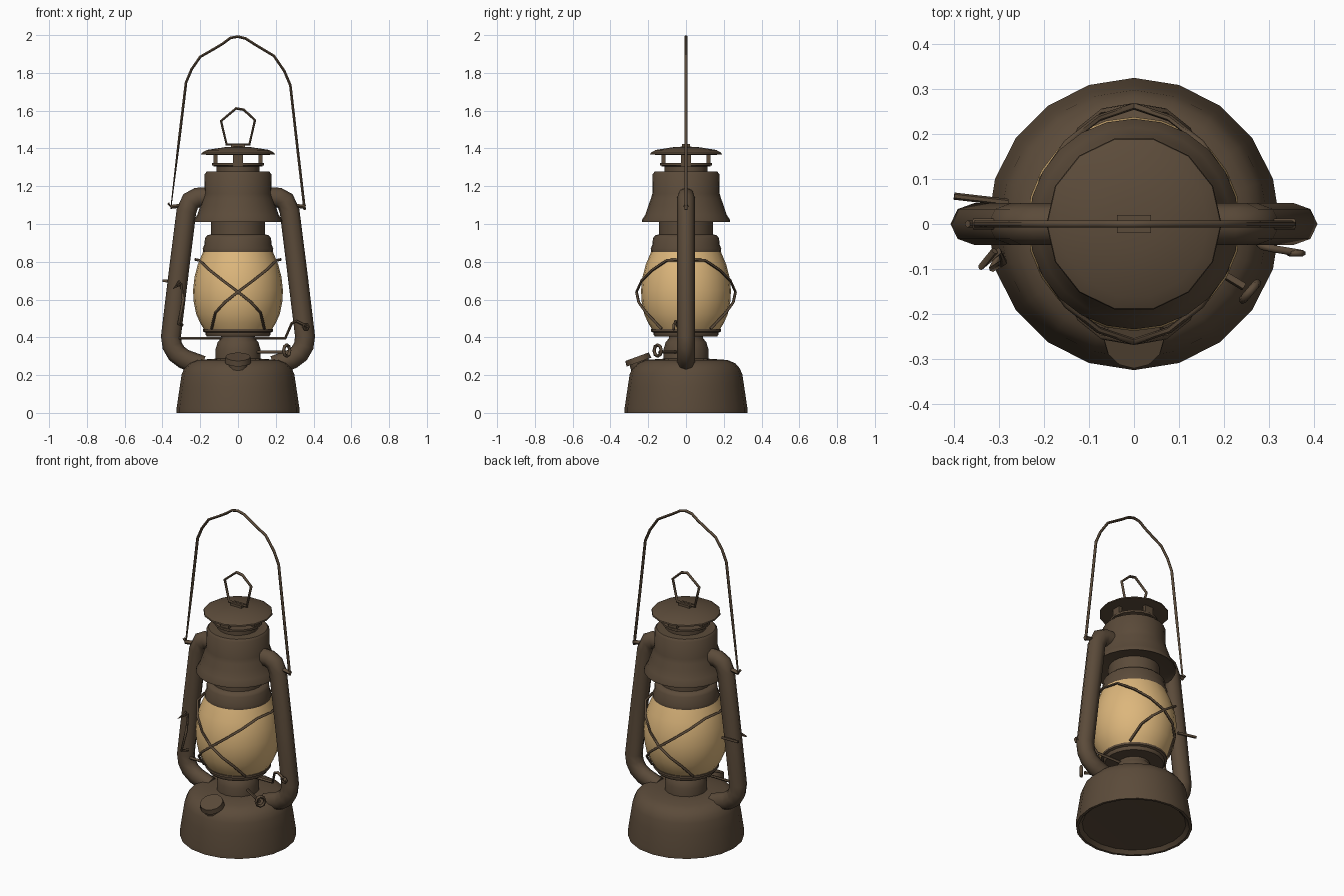
import bpy, bmesh, math
from mathutils import Vector, Matrix

if "Cube" in bpy.data.objects:
    bpy.data.objects.remove(bpy.data.objects["Cube"], do_unlink=True)


def material(name, rgb):
    mat = bpy.data.materials.new(name)
    mat.use_nodes = True
    mat.diffuse_color = (*rgb, 1)
    mat.node_tree.nodes["Principled BSDF"].inputs["Base Color"].default_value = (*rgb, 1)
    return mat


brown = material("aged_brown_metal", (0.105, 0.07, 0.042))
amber = material("amber_glass", (0.72, 0.47, 0.2))


def smooth(obj, angle=40):
    bpy.ops.object.select_all(action="DESELECT")
    obj.select_set(True)
    bpy.context.view_layer.objects.active = obj
    bpy.ops.object.shade_smooth_by_angle(angle=math.radians(angle))


def finish(name, bm, mat):
    bmesh.ops.remove_doubles(bm, verts=bm.verts, dist=0.0005)
    bmesh.ops.recalc_face_normals(bm, faces=bm.faces)
    mesh = bpy.data.meshes.new(name)
    bm.to_mesh(mesh)
    bm.free()
    mesh.materials.append(mat)
    obj = bpy.data.objects.new(name, mesh)
    bpy.context.collection.objects.link(obj)
    smooth(obj)
    return obj


def lathe(name, profile, sides=24, mat=brown):
    """Revolve (radius, height) points around the z axis."""
    bm = bmesh.new()
    verts = [bm.verts.new((r, 0, z)) for r, z in profile]
    edges = [bm.edges.new(pair) for pair in zip(verts, verts[1:])]
    bmesh.ops.spin(bm, geom=verts + edges, cent=(0, 0, 0), axis=(0, 0, 1),
                   angle=math.tau, steps=sides)
    return finish(name, bm, mat)


def wire(name, points, radius, closed=False, resolution=1, flatten=1.0):
    """Round rod swept along a list of points."""
    curve = bpy.data.curves.new(name, "CURVE")
    curve.dimensions = "3D"
    curve.bevel_depth = radius
    curve.bevel_resolution = resolution
    curve.use_fill_caps = True
    spline = curve.splines.new("POLY")
    spline.points.add(len(points) - 1)
    for point, co in zip(spline.points, points):
        point.co = (*co, 1)
    spline.use_cyclic_u = closed
    curve.materials.append(brown)
    obj = bpy.data.objects.new(name, curve)
    bpy.context.collection.objects.link(obj)
    bpy.ops.object.select_all(action="DESELECT")
    obj.select_set(True)
    bpy.context.view_layer.objects.active = obj
    bpy.ops.object.convert(target="MESH")
    obj = bpy.context.object
    for vert in obj.data.vertices:
        vert.co.y *= flatten
    smooth(obj, 60)
    return obj


# Fuel tank with a recessed underside
lathe("fuel_tank", [(0, 0.03), (0.29, 0.02), (0.31, 0), (0.325, 0), (0.325, 0.025),
                    (0.308, 0.14), (0.298, 0.205), (0.285, 0.235), (0.262, 0.262),
                    (0.22, 0.28), (0.12, 0.287), (0, 0.287)], 20)

# Burner and the gallery that holds the globe
lathe("burner", [(0, 0.27), (0.12, 0.27), (0.12, 0.335), (0.107, 0.375),
                 (0.09, 0.395), (0.09, 0.42), (0, 0.42)], 16)
lathe("globe_gallery", [(0, 0.405), (0.165, 0.405), (0.172, 0.415), (0.172, 0.425),
                        (0.185, 0.43), (0.185, 0.443), (0, 0.443)])

# Glass globe
lathe("globe", [(0, 0.44), (0.178, 0.44), (0.2, 0.475), (0.222, 0.525), (0.235, 0.59),
                (0.238, 0.65), (0.23, 0.72), (0.213, 0.785), (0.182, 0.86),
                (0, 0.86)], 24, amber)

# Chimney collar, hood and vented cap
lathe("chimney_collar", [(0, 0.852), (0.185, 0.852), (0.187, 0.87), (0.178, 0.89),
                         (0.175, 0.925), (0.162, 0.94), (0.143, 0.945),
                         (0.143, 1.03), (0, 1.03)])
lathe("hood", [(0, 1.025), (0.21, 1.02), (0.234, 1.01), (0.234, 1.02), (0.215, 1.05),
               (0.2, 1.095), (0.186, 1.135), (0.178, 1.16), (0.176, 1.265),
               (0.165, 1.278), (0, 1.28)])
lathe("vent_neck", [(0, 1.27), (0.115, 1.27), (0.115, 1.305), (0.138, 1.31),
                    (0.138, 1.322), (0, 1.322)], 16)
lathe("vent_cap", [(0, 1.37), (0.14, 1.365), (0.195, 1.368), (0.193, 1.376),
                   (0.165, 1.392), (0.06, 1.408), (0, 1.41)], 14)

# Four vent posts under the cap
bm = bmesh.new()
for i in range(4):
    place = (Matrix.Rotation(i * math.pi / 2, 4, "Z") @ Matrix.Translation((0.12, 0, 1.34))
             @ Matrix.Diagonal((0.022, 0.055, 0.07, 1)))
    bmesh.ops.create_cube(bm, size=1, matrix=place)
finish("vent_posts", bm, brown)

# Lifting ring and its lug on the cap
wire("lifting_ring", [(-0.06, 0, 1.42), (-0.09, 0, 1.545), (-0.01, 0, 1.612),
                      (0.03, 0, 1.605), (0.09, 0, 1.55), (0.06, 0, 1.42)], 0.008, True)
bm = bmesh.new()
bmesh.ops.create_cube(bm, size=1, matrix=Matrix.Translation((0, 0, 1.412))
                      @ Matrix.Diagonal((0.075, 0.04, 0.022, 1)))
finish("ring_lug", bm, brown)

# Carrying handle
wire("carrying_handle", [(-0.37, 0, 1.11), (-0.355, 0, 1.09), (-0.31, 0, 1.46),
                         (-0.275, 0, 1.75), (-0.245, 0, 1.82), (-0.2, 0, 1.885),
                         (-0.13, 0, 1.925), (-0.08, 0, 1.955), (-0.04, 0, 1.985),
                         (0, 0, 1.992), (0.04, 0, 1.982), (0.09, 0, 1.95),
                         (0.19, 0, 1.89), (0.245, 0, 1.81), (0.277, 0, 1.735),
                         (0.315, 0, 1.4), (0.353, 0, 1.075)], 0.008)

# Hollow side tubes joining the tank and the hood, with handle lugs
for side, label in ((1, "left"), (-1, "right")):
    path = [(0.14, 1.142), (0.215, 1.14), (0.25, 1.122), (0.273, 1.07), (0.315, 0.735),
            (0.355, 0.405), (0.348, 0.355), (0.325, 0.315), (0.285, 0.285), (0.19, 0.25)]
    wire(label + "_side_tube", [(side * x, 0, z) for x, z in path], 0.053,
         resolution=2, flatten=0.88)
    wire(label + "_handle_lug", [(side * 0.28, 0, 1.1), (side * 0.358, 0, 1.09)], 0.012)

# Guard wires that cross at the front and back of the globe
half = [(0.14, -0.13, 0.445), (0.12, -0.21, 0.53), (0.07, -0.25, 0.585),
        (0, -0.262, 0.64), (-0.08, -0.235, 0.7), (-0.15, -0.18, 0.755),
        (-0.205, -0.1, 0.808), (-0.225, 0, 0.812)]
for side, label in ((1, "right"), (-1, "left")):
    full = half + [(x, -y, z) for x, y, z in reversed(half[:-1])]
    wire(label + "_guard_wire", [(side * x, y, z) for x, y, z in full], 0.0075)

# Filler cap, tilted toward the front
bm = bmesh.new()
tilt = Matrix.Translation((0, -0.25, 0.272)) @ Matrix.Rotation(math.radians(20), 4, "X")
for radius, depth, lift in ((0.07, 0.03, 0.012), (0.055, 0.06, -0.02)):
    bmesh.ops.create_cone(bm, cap_ends=True, segments=12, radius1=radius,
                          radius2=radius * 0.94, depth=depth,
                          matrix=tilt @ Matrix.Translation((0, 0, lift)))
finish("filler_cap", bm, brown)

# Wick crank with a looped knob
wire("wick_crank", [(0.08, -0.04, 0.322), (0.245, -0.14, 0.322)], 0.009)
along = Vector((0.76, -0.65, 0))
across = Vector((0.65, 0.76, 0))
knob = []
for i in range(8):
    a = i * math.tau / 8
    knob.append(Vector((0.258, -0.15, 0.33))
                + across * 0.025 * math.cos(a) + Vector((0, 0, 0.03)) * math.sin(a))
wire("wick_knob", knob, 0.009, True)

# Globe lifting rod with a raised end looped beside the left tube
wire("lift_rod", [(-0.32, -0.02, 0.395), (0.25, -0.02, 0.395), (0.285, -0.05, 0.475),
                  (0.31, -0.055, 0.485), (0.37, -0.065, 0.455)], 0.008)
wire("lift_rod_eye", [(0.36 + 0.015 * math.cos(i * math.tau / 6), -0.065,
                       0.455 + 0.015 * math.sin(i * math.tau / 6)) for i in range(6)],
     0.007, True)

# Lever hooked around the right tube
wire("lift_lever", [(-0.295, -0.06, 0.465), (-0.315, -0.1, 0.47), (-0.29, -0.085, 0.6),
                    (-0.3, -0.06, 0.68), (-0.34, -0.095, 0.66), (-0.31, -0.06, 0.695)], 0.008)
wire("lever_pin", [(-0.28, 0.048, 0.69), (-0.4, 0.062, 0.7)], 0.008)
